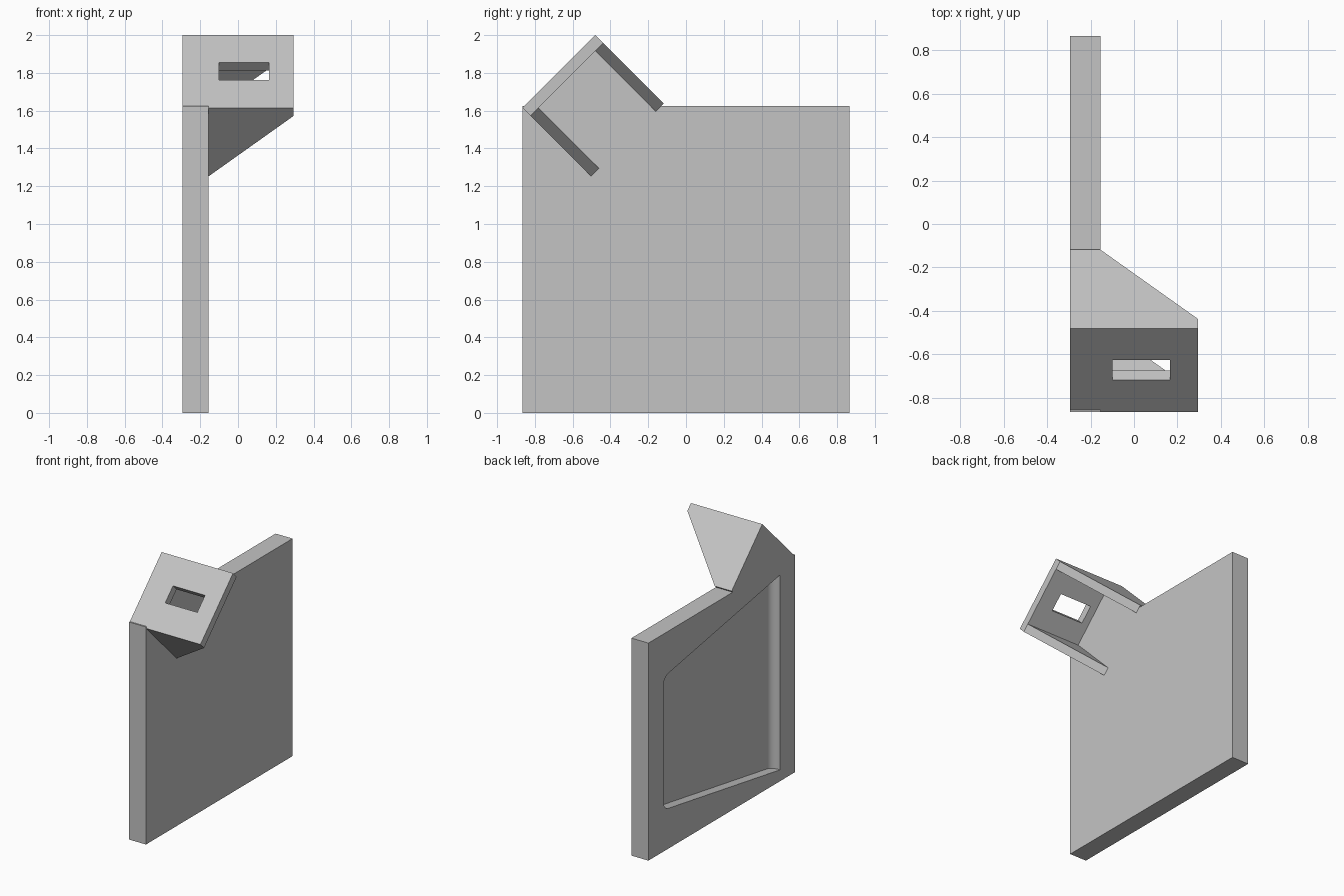
import bpy, bmesh, math
from mathutils import Matrix, Vector

if "Cube" in bpy.data.objects:
    bpy.data.objects.remove(bpy.data.objects["Cube"])

grey = bpy.data.materials.new("light_grey")
grey.diffuse_color = (0.55, 0.55, 0.55, 1)
grey.use_nodes = True
grey.node_tree.nodes["Principled BSDF"].inputs["Base Color"].default_value = grey.diffuse_color


def prism(name, points, offset):
    """Extrude a closed polygon along an offset vector."""
    bm = bmesh.new()
    face = bm.faces.new([bm.verts.new(p) for p in points])
    ext = bmesh.ops.extrude_face_region(bm, geom=[face])
    moved = [g for g in ext["geom"] if isinstance(g, bmesh.types.BMVert)]
    bmesh.ops.translate(bm, verts=moved, vec=Vector(offset))
    bmesh.ops.recalc_face_normals(bm, faces=bm.faces[:])
    me = bpy.data.meshes.new(name)
    bm.to_mesh(me)
    bm.free()
    me.materials.append(grey)
    ob = bpy.data.objects.new(name, me)
    bpy.context.collection.objects.link(ob)
    return ob


def box(name, lo, hi):
    (x0, y0, z0), (x1, y1, z1) = lo, hi
    pts = [(x0, y0, z0), (x1, y0, z0), (x1, y1, z0), (x0, y1, z0)]
    return prism(name, pts, (0, 0, z1 - z0))


def combine(target, tool, operation):
    """Apply a boolean and remove the helper object."""
    mod = target.modifiers.new("bool", "BOOLEAN")
    mod.operation, mod.object, mod.solver = operation, tool, "EXACT"
    bpy.context.view_layer.objects.active = target
    bpy.ops.object.modifier_apply(modifier=mod.name)
    bpy.data.objects.remove(tool)


X0, XP, X1 = -0.295, -0.155, 0.295     # outer side, plate inner side, far side
U, V, T = 0.545, 0.512, 0.06           # bracket face height, depth, wall

# Bracket in local axes: x, v (into the bracket), u (up its face)
bracket = prism("bracket", [(X0, 0, 0), (X1, 0, 0), (X1, T, 0), (XP, V, 0), (X0, V, 0)], (0, 0, U))
combine(bracket, box("pocket_cutter", (XP, T, T), (X1 + 0.1, V + 0.1, U - T)), "DIFFERENCE")
combine(bracket, box("slot_cutter", (-0.10, -0.1, 0.21), (0.165, T + 0.05, 0.34)), "DIFFERENCE")

# Tilt the bracket 45 degrees onto the top front corner
bracket.data.transform(Matrix.Translation((0, -0.865, 1.615)) @ Matrix.Rotation(-math.pi / 4, 4, "X"))

# Square plate
plate = box("side_plate", (X0, -0.865, 0), (XP, 0.865, 1.625))
combine(plate, bracket, "UNION")

# Tapered recess in the outer side, with rounded back corners and front fillet
YF, YB, D = -0.688, 0.685, 0.07
cutter = prism("recess_cutter", [(X0 - 0.1, YF, 0.085), (X0 - 0.1, YB, 0.31),
                                 (X0 - 0.1, YB, 1.30), (X0 - 0.1, YF, 1.54)], (0.1 + D, 0, 0))
bm = bmesh.new()
bm.from_mesh(cutter.data)


def edges_where(test):
    return [e for e in bm.edges if all(test(v.co) for v in e.verts)]


back = [e for e in edges_where(lambda c: c.y > 0) if abs(e.verts[0].co.x - e.verts[1].co.x) > 0.05]
front = edges_where(lambda c: c.y < 0 and c.x > X0)
for edges, radius in ((back, 0.055), (front, 0.055)):
    bmesh.ops.bevel(bm, geom=edges, offset=radius, segments=8, profile=0.5, affect="EDGES")
bm.to_mesh(cutter.data)
bm.free()
combine(plate, cutter, "DIFFERENCE")

# Merge leftover coplanar seams, then shade
bm = bmesh.new()
bm.from_mesh(plate.data)
bmesh.ops.remove_doubles(bm, verts=bm.verts[:], dist=0.0005)
bmesh.ops.dissolve_limit(bm, angle_limit=math.radians(1), verts=bm.verts[:], edges=bm.edges[:])
bm.to_mesh(plate.data)
bm.free()
plate.select_set(True)
bpy.context.view_layer.objects.active = plate
bpy.ops.object.shade_smooth_by_angle(angle=math.radians(30))
